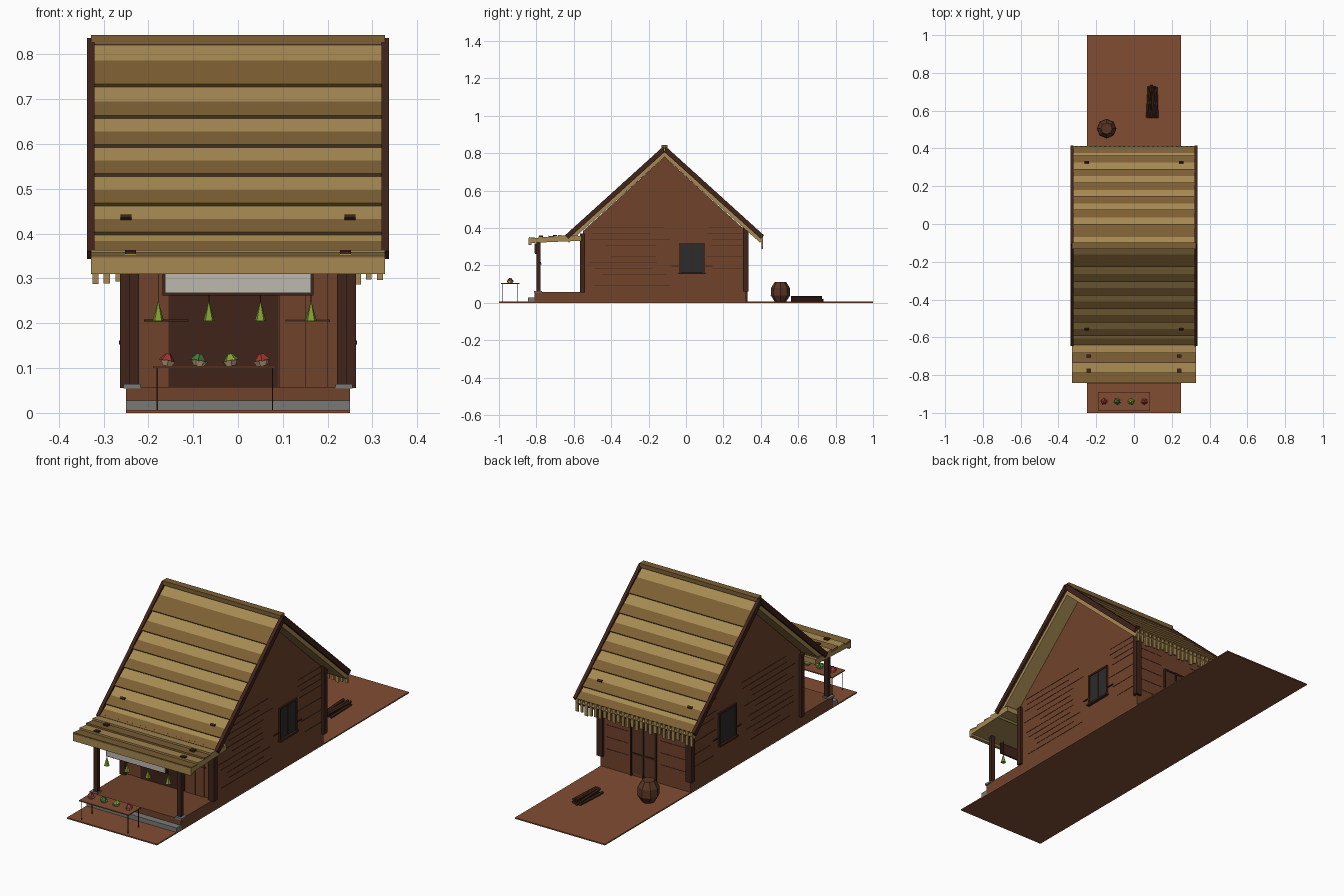
import bpy, bmesh, math, random
from mathutils import Matrix, Vector

if "Cube" in bpy.data.objects:
    bpy.data.objects.remove(bpy.data.objects["Cube"])
random.seed(4)

COL = dict(earth=(.22, .075, .032), wall=(.16, .055, .024), dark=(.05, .017, .01), door=(.1, .036, .018),
           thatch=(.38, .25, .085), thatch2=(.205, .115, .034), stone=(.19, .19, .18), pale=(.5, .48, .42),
           glass=(.025, .025, .025), green=(.22, .34, .03), leaf=(.05, .2, .04), red=(.35, .035, .03),
           cream=(.5, .36, .2), groove=(.06, .022, .012))
MAT = {}
for n, c in COL.items():
    MAT[n] = bpy.data.materials.new(n)
    MAT[n].diffuse_color = (*c, 1)


def finish(name, bm, mat):
    bmesh.ops.recalc_face_normals(bm, faces=bm.faces)
    me = bpy.data.meshes.new(name)
    bm.to_mesh(me)
    bm.free()
    me.materials.append(MAT[mat])
    ob = bpy.data.objects.new(name, me)
    bpy.context.collection.objects.link(ob)
    return ob


def box(name, x0, x1, y0, y1, z0, z1, mat):
    bm = bmesh.new()
    m = Matrix.Translation(((x0 + x1) / 2, (y0 + y1) / 2, (z0 + z1) / 2)) @ \
        Matrix.Diagonal((x1 - x0, y1 - y0, z1 - z0, 1))
    bmesh.ops.create_cube(bm, size=1, matrix=m)
    return finish(name, bm, mat)


def prism(name, pts, x0, x1, mat):
    """Extrude a (y, z) outline along x."""
    bm = bmesh.new()
    f = bm.faces.new([bm.verts.new((x0, y, z)) for y, z in pts])
    r = bmesh.ops.extrude_face_region(bm, geom=[f])
    bmesh.ops.translate(bm, vec=(x1 - x0, 0, 0), verts=[v for v in r['geom'] if isinstance(v, bmesh.types.BMVert)])
    return finish(name, bm, mat)


def cone(name, loc, r1, r2, h, n, mat, rot=None):
    bm = bmesh.new()
    m = Matrix.Translation(loc) @ (rot or Matrix())
    bmesh.ops.create_cone(bm, cap_ends=True, segments=n, radius1=r1, radius2=r2, depth=h, matrix=m)
    return finish(name, bm, mat)


# ground and porch base
box("ground", -.25, .25, -1, 1, 0, .006, "earth")
box("house_base", -.25, .25, -.81, .32, .004, .058, "wall")
box("stone_step", -.25, .25, -.845, -.805, .006, .028, "stone")

# gabled house body
RY, RZ, RUN, DROP = -.115, .83, .525, .475
prism("house_body", [(-.55, .05), (.32, .05), (.32, .385), (RY, .78), (-.55, .385)], -.25, .25, "wall")

# roof slopes
L = math.hypot(RUN, DROP)


def slope(side, s, h):
    """Point at distance s down the slope, h above it."""
    return (RY + side * (s * RUN + h * DROP) / L, RZ - (s * DROP - h * RUN) / L)


levels = [.825, .73, .66, .595, .53, .465, .40, .357]
for side, tag in ((-1, "front"), (1, "back")):
    prism(f"{tag}_roof_base", [slope(side, 0, -.008), slope(side, L + .012, -.008),
          slope(side, L + .012, -.034), (RY, RZ - .05)], -.325, .325, "thatch")
    for i in range(7):
        a, b = [(RZ - z) / DROP * L for z in levels[i:i + 2]]
        c = a + (b - a) * (.36 if i == 6 else .5 if i else .4)
        mid = (c - a) / (b - a) * .009
        prism(f"{tag}_thatch_upper_{i}", [slope(side, a, -.01), slope(side, a, -.004),
              slope(side, c, -.004 + mid), slope(side, c, -.01)], -.325, .325, "thatch")
        prism(f"{tag}_thatch_lower_{i}", [slope(side, c, -.01), slope(side, c, -.004 + mid),
              slope(side, b, .005), slope(side, b, -.01)], -.325, .325, "thatch2")
    # barge boards and roof pegs
    for sx in (-1, 1):
        x0, x1 = sorted((sx * .32, sx * .337))
        prism(f"{tag}_barge_board", [slope(side, 0, .009), slope(side, L, .009),
              slope(side, L, -.016), (RY, RZ - .024)], x0, x1, "dark")
        s = (RZ - .433) / DROP * L
        prism(f"{tag}_roof_peg", [slope(side, s - .005, -.01), slope(side, s - .005, .008),
              slope(side, s + .005, .008), slope(side, s + .005, -.01)],
              sx * .25 - .012, sx * .25 + .012, "dark")
box("ridge_cap", -.328, .328, -.132, -.098, .822, .843, "thatch2")

# ragged fringe under the back eave
for i in range(26):
    x = -.318 + i * .0254
    w = random.uniform(.006, .009)
    box("eave_fringe", x - w, x + w, .404, .412, random.uniform(.286, .305), .36, "thatch")

# porch awning with stepped slats
prism("awning_slab", [(-.835, .32), (-.56, .332), (-.56, .358), (-.835, .342)], -.328, .328, "thatch")
box("awning_fascia", -.328, .328, -.842, -.825, .31, .347, "thatch")
for i in range(5):
    y = -.84 + i * .052
    z = .344 + i * .004
    prism(f"awning_slat_{i}", [(y, z - .008), (y, z + .007), (y + .054, z + .002), (y + .054, z - .008)],
          -.328, .328, "thatch2" if i % 2 == 0 else "thatch")
for y, z in ((-.775, .353), (-.7, .357)):
    for x in (-.24, .24):
        box("awning_peg", x - .012, x + .012, y - .01, y + .01, z, z + .007, "dark")

# posts, mirrored
for sx in (-1, 1):
    box("porch_post", sx * .232 - .011, sx * .232 + .011, -.8, -.778, .06, .335, "dark")
    box("post_foot", sx * .237 - .019, sx * .237 + .019, -.812, -.77, .054, .064, "stone")
    box("front_corner_post", sx * .247 - .016, sx * .247 + .016, -.566, -.54, .056, .37, "dark")
    box("back_corner_post", sx * .247 - .016, sx * .247 + .016, .306, .333, .06, .41, "dark")
    # side window
    X = sx * .25
    box("window_glass", X - .004, X + .004, -.03, .095, .16, .315, "glass")
    for y in (-.032, .097):
        box("window_jamb", X - .008, X + .008, y - .005, y + .005, .155, .32, "dark")
    box("window_mullion", X - .006, X + .006, .03, .035, .16, .315, "dark")
    box("window_head", X - .008, X + .008, -.037, .102, .312, .321, "dark")
    box("window_sill", X - .015, X + .015, -.04, .105, .153, .162, "dark")
    for y in (-.055, .12):
        box("shutter_bar", X - .005, X + .005, y - .022, y + .022, .195, .2, "dark")
    # side plank seams
    for i in range(11):
        z = .09 + i * .031
        a, b = random.uniform(-.53, -.4), random.uniform(-.2, -.08)
        box("plank_seam", X - .0015, X + .0015, a, b, z, z + .002, "groove")
        if i % 2 or z > .32:
            box("plank_seam", X - .0015, X + .0015, random.uniform(.11, .18), .305, z, z + .002, "groove")

# front wall opening and panels
box("shop_opening", -.155, .09, -.553, -.54, .058, .33, "dark")
box("sliding_panel", .093, .2, -.555, -.54, .058, .33, "wall")
box("panel_seam", .15, .152, -.557, -.55, .058, .33, "groove")
for x in (-.16, .155):
    box("panel_rail", x - .05, x + .05, -.557, -.55, .204, .208, "dark")

# back door and wall seams
box("back_door", -.06, .078, .315, .324, .02, .26, "door")
for x in (-.06, .009, .078):
    box("door_stile", x - .004, x + .004, .315, .329, .006, .265, "dark")
for z in (.12, .263):
    box("door_rail", -.062, .08, .315, .328, z - .004, z + .004, "dark")
for z in (.1, .16, .22, .28, .33):
    for x0, x1 in ((-.22, -.08), (.095, .22)):
        box("back_seam", x0, x1, .318, .3215, z, z + .002, "groove")

# blank sign board under the awning
box("sign_frame", -.168, .168, -.806, -.797, .262, .318, "dark")
box("sign_panel", -.163, .163, -.81, -.8, .267, .318, "pale")

# hanging green bundles
for x in (-.178, -.065, .05, .163):
    cone("hanging_bundle", (x, -.786, .228), .0135, 0, .046, 5, "green")
    box("bundle_string", x - .001, x + .001, -.787, -.785, .248, .33, "dark")

# display table with produce
box("table_top", -.19, .085, -.99, -.89, .1, .105, "earth")
for x in (-.18, .077):
    for y in (-.982, -.9):
        box("table_leg", x - .0015, x + .0015, y - .0015, y + .0015, .006, .1, "dark")
for i, m in enumerate(("red", "leaf", "green", "red")):
    x = -.157 + i * .07
    tilt = Matrix.Rotation(.2 if i < 2 else -.2, 4, 'Y') @ Matrix.Rotation(i * .6, 4, 'Z')
    cone("produce_basket", (x, -.94, .111), .012, .019, .013, 6, "cream", tilt)
    cone("produce", (x, -.94, .124), .019, .006, .016, 5, m, tilt)

# barrel in the yard
bm = bmesh.new()
rings = [[bm.verts.new((-.145 + r * math.cos(k * math.pi / 4), .505 + r * math.sin(k * math.pi / 4), z))
          for k in range(8)] for r, z in ((.03, .006), (.052, .04), (.05, .08), (.03, .112))]
for a, b in zip(rings, rings[1:]):
    for k in range(8):
        bm.faces.new((a[k], a[(k + 1) % 8], b[(k + 1) % 8], b[k]))
bm.faces.new(rings[0])
bm.faces.new(rings[-1])
finish("barrel", bm, "door")

# firewood pile
for i, (x, z) in enumerate(((.075, .014), (.09, .014), (.105, .014), (.12, .014), (.082, .027), (.1, .028), (.113, .027))):
    rot = Matrix.Rotation(random.uniform(-.06, .06), 4, 'Z') @ Matrix.Rotation(math.pi / 2, 4, 'X')
    cone(f"firewood_{i}", (x, .645 + random.uniform(-.008, .008), z), .0075, .0075, .165, 5, "dark", rot)

for m in bpy.data.materials:
    if m.users and not m.is_grease_pencil:
        m.use_nodes = True
        m.node_tree.nodes["Principled BSDF"].inputs["Base Color"].default_value = m.diffuse_color
